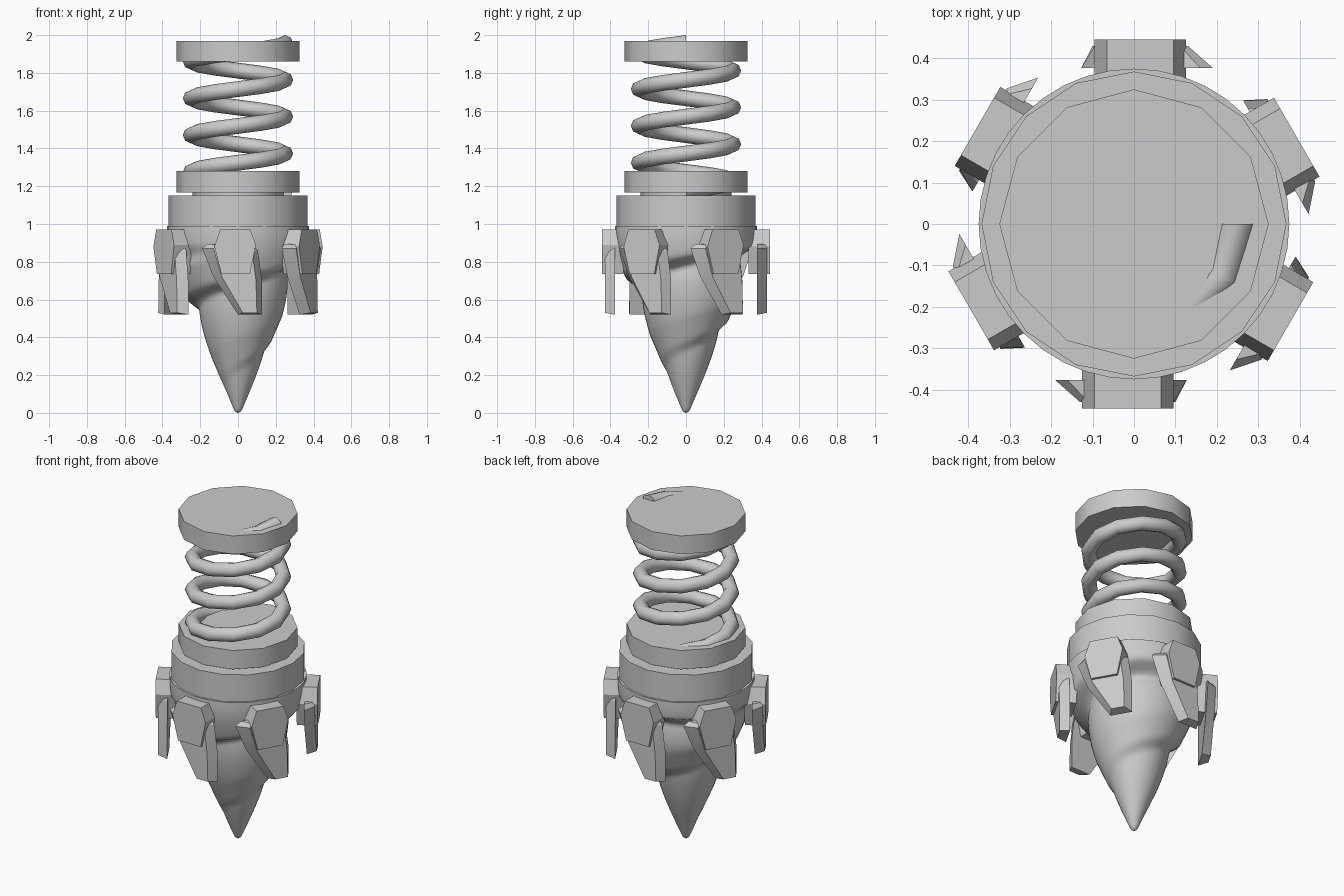
import bpy, bmesh, math
from mathutils import Vector, Matrix

if "Cube" in bpy.data.objects:
    bpy.data.objects.remove(bpy.data.objects["Cube"])

TAU = 2 * math.pi
grey = bpy.data.materials.new("plain grey")
grey.diffuse_color = (0.6, 0.6, 0.6, 1)
grey.use_nodes = True
grey.node_tree.nodes["Principled BSDF"].inputs["Base Color"].default_value = grey.diffuse_color


def make(name, verts, faces, smooth=40):
    mesh = bpy.data.meshes.new(name)
    mesh.from_pydata([tuple(v) for v in verts], [], faces)
    bm = bmesh.new()
    bm.from_mesh(mesh)
    bmesh.ops.recalc_face_normals(bm, faces=bm.faces)
    bm.to_mesh(mesh)
    bm.free()
    ob = bpy.data.objects.new(name, mesh)
    bpy.context.collection.objects.link(ob)
    mesh.materials.append(grey)
    if smooth:
        bpy.ops.object.select_all(action='DESELECT')
        ob.select_set(True)
        bpy.context.view_layer.objects.active = ob
        bpy.ops.object.shade_smooth_by_angle(angle=math.radians(smooth))
    return ob


def loft(name, rings, smooth=40):
    """Skin a list of equal-length rings and close both ends."""
    n = len(rings[0])
    verts = [v for ring in rings for v in ring]
    faces = [(i * n + j, i * n + (j + 1) % n, (i + 1) * n + (j + 1) % n, (i + 1) * n + j)
             for i in range(len(rings) - 1) for j in range(n)]
    faces += [tuple(range(n)), tuple(range(len(verts) - n, len(verts)))]
    return make(name, verts, faces, smooth)


def disc(name, radius, z0, z1, sides=12):
    return loft(name, [[(radius * math.cos(TAU * j / sides), radius * math.sin(TAU * j / sides), z)
                        for j in range(sides)] for z in (z0, z1)])


# Spring seats and collar
disc("top_cap", 0.325, 1.86, 1.97)
disc("spring_base", 0.325, 1.167, 1.28)
disc("neck", 0.24, 1.12, 1.2)
disc("collar", 0.368, 0.985, 1.152, 16)

# Coil spring: four turns ending just above the cap
rings = []
for i in range(4 * 12 + 1):
    a = TAU * i / 12
    out = Vector((math.cos(a), math.sin(a), 0))
    centre = out * 0.25 + Vector((0, 0, 1.958 - 0.195 * 4 + 0.195 * i / 12))
    rings.append([centre + out * (0.042 * math.cos(TAU * j / 8)) + Vector((0, 0, 0.042 * math.sin(TAU * j / 8)))
                  for j in range(8)])
loft("spring", rings, 50)


# Drill head: cone with a shoulder and one helical groove
def head_radius(z, a):
    if z < 0.03:
        return 0.003 + 0.024 * math.sqrt(z / 0.03)
    r = 0.43 * z + 0.014
    if z > 0.7:
        dome = 0.315 + 0.06 * math.sin(min(1, (z - 0.7) / 0.26) * math.pi / 2)
        r = min(r, dome)
    u = ((0.33 - z) / 0.45 + a / TAU) % 1
    groove = max(0, 1 - u / 0.6) if u < 0.9 else (u - 0.9) / 0.1
    fade = max(0, min(1, (0.88 - z) / 0.06))
    return r - 0.15 * z * z * groove * fade


heights = [0, 0.008, 0.018] + [0.03 + 0.96 * i / 54 for i in range(55)]
rings = [[(head_radius(z, TAU * j / 40) * math.cos(TAU * j / 40),
           head_radius(z, TAU * j / 40) * math.sin(TAU * j / 40), z) for j in range(40)] for z in heights]
loft("drill_head", rings, 50)

# Six blades with their clamp plates; outlines are (sideways, height) on the front side
plate = [(-0.095, 0.97), (0.065, 0.97), (0.095, 0.89), (0.063, 0.735), (-0.088, 0.735), (-0.125, 0.88)]
blade_in = [(-0.19, 0.87), (-0.16, 0.895), (0.07, 0.895), (0.105, 0.86), (0.127, 0.7),
            (0.127, 0.52), (0.0, 0.52), (-0.13, 0.72)]
blade_out = [(-0.13, 0.87), (-0.11, 0.89), (0.05, 0.89), (0.075, 0.85), (0.095, 0.7),
             (0.1, 0.53), (0.025, 0.53), (-0.085, 0.72)]
for k in range(6):
    spin = Matrix.Rotation(TAU * k / 6, 3, 'Z')

    def ring(outline, y):
        return [spin @ Vector((x, y, z)) for x, z in outline]

    loft(f"clamp_plate_{k + 1}", [ring(plate, -0.33), ring(plate, -0.445)], 25)
    loft(f"blade_{k + 1}", [ring(blade_in, -0.377), ring(blade_out, -0.43)], 25)
